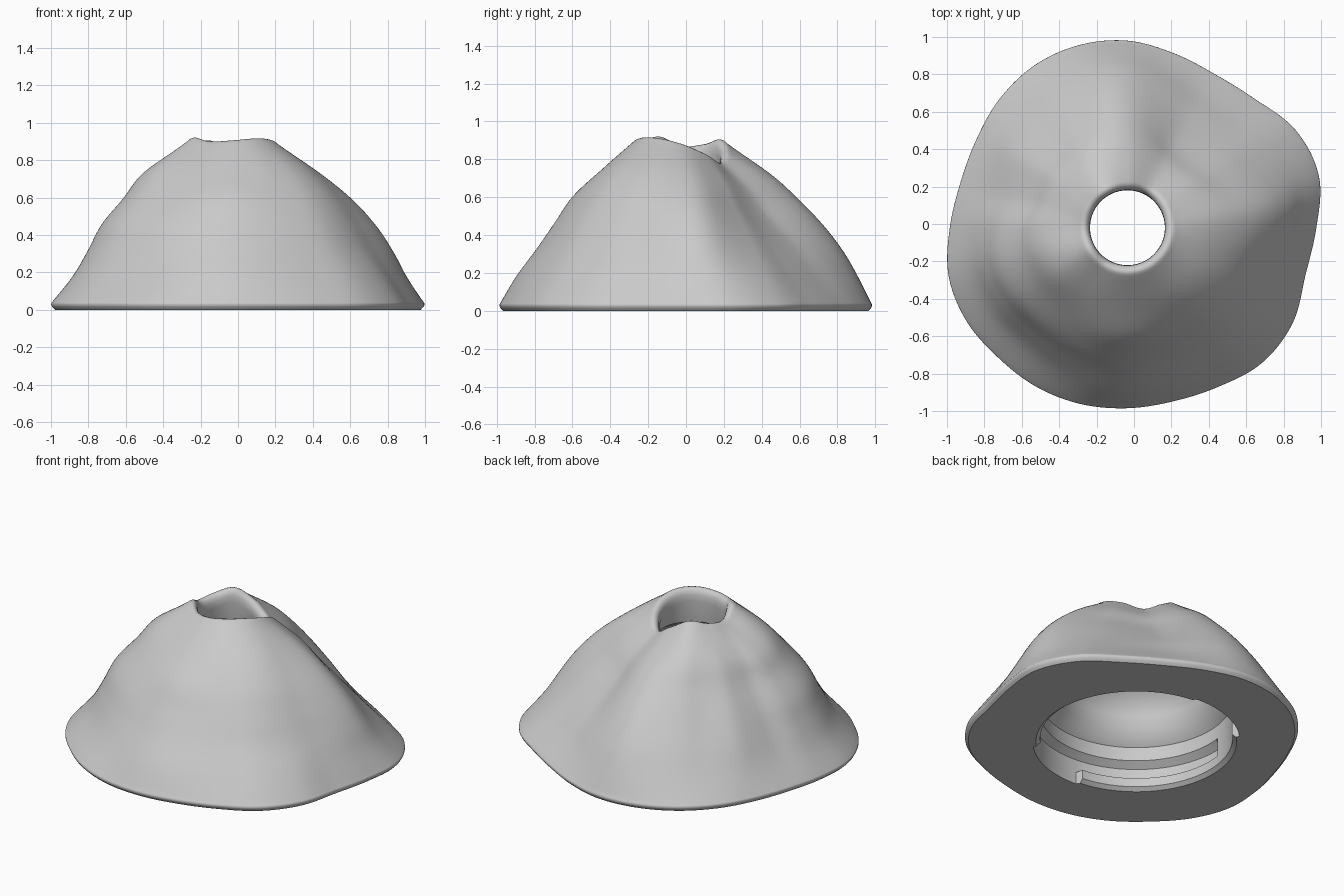
import bpy, bmesh, math

cube = bpy.data.objects.get("Cube")
if cube:
    bpy.data.objects.remove(cube)

SEGMENTS = 240
CX, CY = -0.035, -0.02

# Base outline radius every 15 degrees, anticlockwise from +x
BASE = [1.01, 1.06, 1.04, .97, .945, .965, 1, 1.01, 1, .97, .935, .925,
        .95, .99, .995, .98, .98, .975, .965, .96, .98, 1.02, 1.02, .985]
# Height of the crater lip every 30 degrees
LIP = [.88, .83, .78, .845, .905, .88, .87, .92, .9, .905, .915, .91]
# Slope spread at five even height steps, each listed every 30 degrees
SPREAD = [
    [.88, .83, .83, .9, .87, .84, .85, .82, .83, .88, .86, .86],
    [.78, .67, .68, .79, .74, .7, .73, .71, .7, .73, .71, .71],
    [.66, .52, .51, .65, .59, .55, .62, .61, .58, .59, .58, .59],
    [.5, .36, .34, .48, .43, .39, .46, .44, .42, .45, .44, .46],
    [.28, .21, .2, .28, .27, .25, .31, .27, .23, .23, .25, .27],
]
# Narrow ridges and gullies: angle, width, strength
FOLDS = [(7, 9, .03), (97, 9, .02), (128, 9, -.02), (147, 8, .03), (167, 8, -.03)]


def spline(p0, p1, p2, p3, t):
    return p1 + t / 2 * (p2 - p0 + t * (2 * p0 - 5 * p1 + 4 * p2 - p3
                                        + t * (3 * (p1 - p2) + p3 - p0)))


def around(values, angle):
    """Smooth periodic value at an angle in degrees."""
    n = len(values)
    u = (angle % 360) / 360 * n
    i = int(u)
    return spline(*[values[(i + k) % n] for k in (-1, 0, 1, 2)], u - i)


def fold(angle, t):
    """Extra spread from the ridges and gullies, fading at lip and foot."""
    total = 0
    for centre, width, strength in FOLDS:
        away = (angle - centre + 180) % 360 - 180
        total += strength * math.exp(-(away / width) ** 2)
    return total * math.sin(math.pi * t)


def slope(angle, t):
    """Spread of the hillside at height fraction t."""
    keys = [1] + [around(v, angle) for v in SPREAD] + [0]
    steps = len(keys) - 1
    keys = [2 * keys[0] - keys[1]] + keys + [2 * keys[-1] - keys[-2]]
    i = min(int(t * steps), steps - 1)
    return spline(*keys[i:i + 4], t * steps - i) + fold(angle, t)


def bore_radius(angle, z):
    """Bore wall with two bayonet entries, each leading to a groove."""
    a = (angle - 85) % 180
    entry = a < 50 and z < .17
    groove = a > 88 and .08 < z < .17
    if entry or groove:
        return .62
    return .575 if z > .02 else .6


def column(angle):
    """Closed cross-section of the wall at one angle: (radius, height) pairs."""
    base, lip = around(BASE, angle), around(LIP, angle)
    foot, brow = .04, lip - .014
    # Rounded foot
    pts = [(base - .02, 0), (base - .006, .014), (base, .026), (base - .001, .036)]
    # Hillside
    outer = base - .004
    for i in range(37):
        t = i / 36
        pts.append((.26 + (outer - .26) * slope(angle, t), foot + (brow - foot) * t))
    # Crater lip blending into the throat
    pts += [(.247, lip - .004), (.234, lip), (.22, lip - .005),
            (.209, lip - .018), (.202, lip - .038)]
    # Domed cavity from the throat down to the stepped bore
    pts += [(.2, lip - .08), (.22, .69), (.28, .65), (.37, .6), (.44, .53),
            (.48, .45), (.49, .37), (.575, .29)]
    for z in (.2, .165, .081, .079, .021, 0):
        pts.append((bore_radius(angle, z), z))
    return pts


# Whole hollow mountain as one closed skin
bm = bmesh.new()
columns = []
for s in range(SEGMENTS):
    angle = 360 * s / SEGMENTS
    c, d = math.cos(math.radians(angle)), math.sin(math.radians(angle))
    columns.append([bm.verts.new((CX + r * c, CY + r * d, z)) for r, z in column(angle)])
for s, a in enumerate(columns):
    b = columns[(s + 1) % SEGMENTS]
    for i in range(len(a)):
        j = (i + 1) % len(a)
        bm.faces.new((a[i], b[i], b[j], a[j]))
bmesh.ops.recalc_face_normals(bm, faces=bm.faces)
mesh = bpy.data.meshes.new("mountain_shell")
bm.to_mesh(mesh)
bm.free()

shell = bpy.data.objects.new("mountain_shell", mesh)
bpy.context.collection.objects.link(shell)

# Plain grey surface
grey = bpy.data.materials.new("light_grey")
grey.use_nodes = True
grey.diffuse_color = (.59, .59, .59, 1)
grey.node_tree.nodes["Principled BSDF"].inputs["Base Color"].default_value = (.59, .59, .59, 1)
mesh.materials.append(grey)

bpy.ops.object.select_all(action="DESELECT")
shell.select_set(True)
bpy.context.view_layer.objects.active = shell
bpy.ops.object.shade_smooth_by_angle(angle=math.radians(40))
